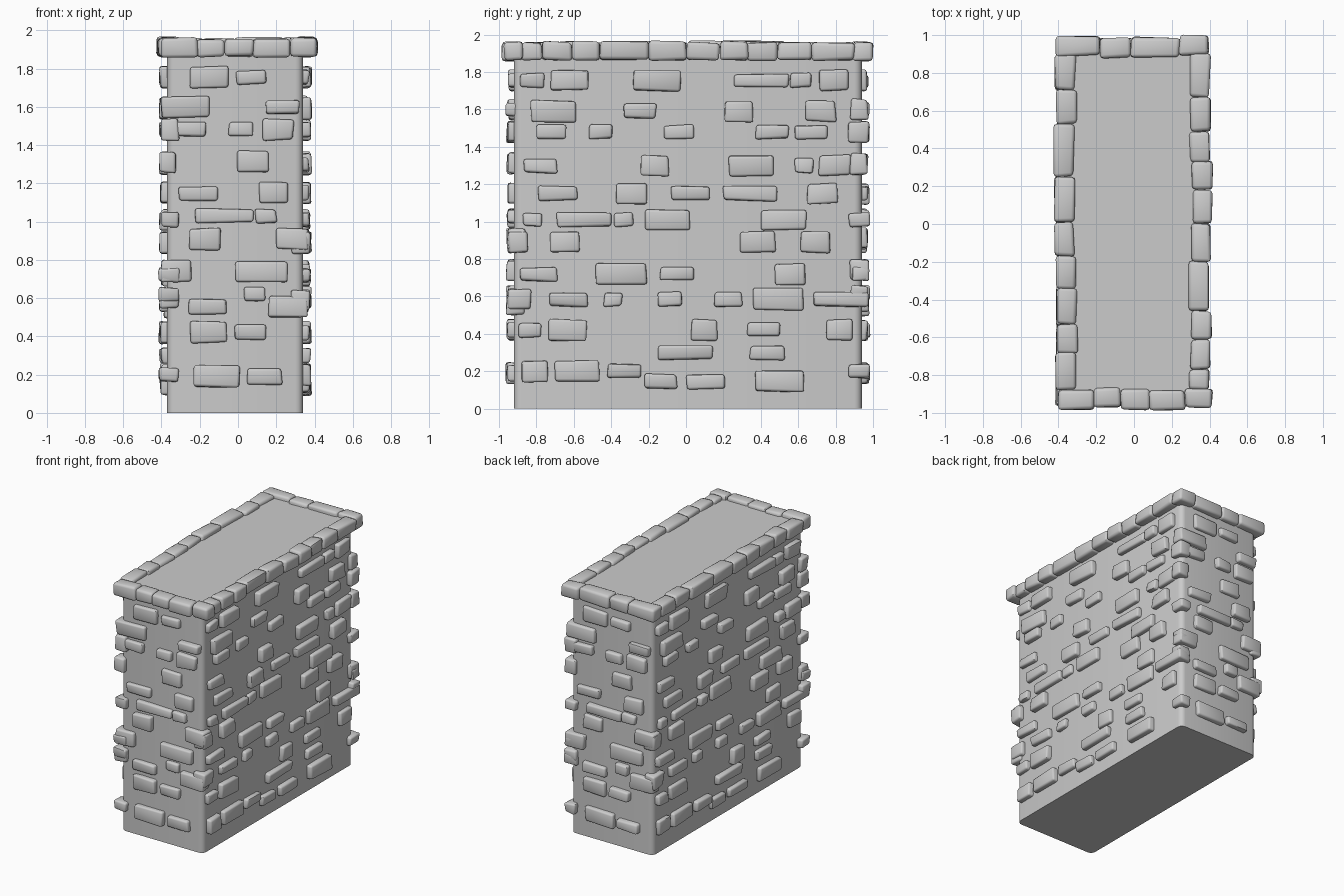
import bpy, bmesh, random
from math import radians
from mathutils import Matrix, Vector

if "Cube" in bpy.data.objects:
    bpy.data.objects.remove(bpy.data.objects["Cube"])

random.seed(7)


def finish(bm, name):
    bmesh.ops.recalc_face_normals(bm, faces=bm.faces)
    me = bpy.data.meshes.new(name)
    bm.to_mesh(me)
    bm.free()
    ob = bpy.data.objects.new(name, me)
    bpy.context.collection.objects.link(ob)
    bpy.ops.object.select_all(action='DESELECT')
    ob.select_set(True)
    bpy.context.view_layer.objects.active = ob
    bpy.ops.object.shade_smooth_by_angle(angle=radians(50))
    return ob


def box(bm, lo, hi, jitter=0.0):
    """Box between two corners, with its corners nudged at random."""
    lo, hi = Vector(lo), Vector(hi)
    m = Matrix.Translation((lo + hi) / 2) @ Matrix.Diagonal((*(hi - lo), 1))
    verts = bmesh.ops.create_cube(bm, size=1, matrix=m)['verts']
    for v in verts:
        v.co += Vector([random.uniform(-jitter, jitter) for _ in range(3)])
    return verts


def stones(name, boxes, angle, bevel):
    """Rounded irregular stones, laid out facing -y and turned by angle."""
    bm = bmesh.new()
    for lo, hi in boxes:
        box(bm, lo, hi, 0.007)
    bmesh.ops.bevel(bm, geom=bm.edges[:], offset=bevel, segments=2, profile=0.5,
                    affect='EDGES', clamp_overlap=True)
    bmesh.ops.rotate(bm, verts=bm.verts, matrix=Matrix.Rotation(radians(angle), 3, 'Z'))
    return finish(bm, name)


# Plastered wall core with rounded vertical corners
bm = bmesh.new()
box(bm, (-0.37, -0.92, 0), (0.34, 0.94, 1.93))
upright = [e for e in bm.edges if abs(e.verts[0].co.z - e.verts[1].co.z) > 1]
bmesh.ops.bevel(bm, geom=upright, offset=0.04, segments=4, profile=0.5, affect='EDGES')
finish(bm, "wall_core")

# Rows of facing stones: height, number of tall stones, then spans (tall ones first)
end_rows = [
    (1.755, 1, (-.25, -.05), (-.01, .15)),
    (1.60, 1, (-.40, -.15), (.15, .32)),
    (1.48, 1, (.13, .29), (-.33, -.17), (-.05, .08)),
    (1.31, 2, (0, .16), (-.41, -.32)),
    (1.15, 1, (.11, .26), (-.31, -.11)),
    (1.03, 0, (-.22, .08), (.09, .20)),
    (.91, 2, (-.25, -.09), (.20, .37)),
    (.74, 2, (-.01, .26), (-.40, -.24)),
    (.62, 0, (.03, .14), (-.41, -.31)),
    (.555, 1, (.16, .36), (-.26, -.06)),
    (.42, 1, (-.25, -.06), (-.02, .15)),
    (.19, 1, (-.23, .01), (.05, .23)),
]
side_rows = [
    (1.755, 3, (-.72, -.52), (-.28, -.03), (.71, .87), (-.89, -.76), (.26, .55), (.56, .67)),
    (1.59, 3, (-.83, -.59), (.21, .36), (.64, .80), (-.33, -.16)),
    (1.48, 1, (.87, .98), (-.80, -.64), (-.52, -.39), (-.12, .04), (.37, .55), (.58, .76)),
    (1.30, 3, (-.24, -.09), (.23, .47), (.71, .88), (-.87, -.69), (.58, .68)),
    (1.15, 2, (-.37, -.21), (.65, .81), (-.79, -.58), (-.08, .13), (.20, .49)),
    (1.01, 2, (-.22, .02), (.40, .64), (-.87, -.77), (-.69, -.40), (-.38, -.28), (.87, .98)),
    (.89, 4, (-.95, -.85), (-.73, -.57), (.29, .48), (.61, .77)),
    (.72, 2, (-.48, -.21), (.48, .64), (-.89, -.69), (-.14, .04), (.89, .98)),
    (.585, 2, (-.95, -.83), (.36, .63), (-.73, -.53), (-.44, -.34), (-.15, -.02), (.15, .30), (.68, .97)),
    (.42, 3, (-.73, -.53), (.03, .17), (.75, .89), (-.89, -.77), (.33, .50)),
    (.30, 0, (-.15, .14), (.34, .53)),
    (.20, 2, (-.70, -.46), (-.88, -.74), (-.42, -.24), (.87, .98)),
    (.145, 1, (.37, .63), (-.22, -.05), (0, .21)),
]


def facing(name, rows, angle, dist, shift=0.0):
    boxes = []
    for z, tall, *spans in rows:
        for i, (a, b) in enumerate(spans):
            h = 0.055 if i < tall else 0.037
            out = dist + random.uniform(0.03, 0.042)
            boxes.append(((a + shift, -out, z - h), (b + shift, -dist + 0.06, z + h)))
    stones(name, boxes, angle, 0.013)


facing("front_stones", end_rows, 0, 0.92)
facing("right_stones", side_rows, 90, 0.34)
facing("back_stones", end_rows, 180, 0.94, 0.03)
facing("left_stones", side_rows, 270, 0.37, -0.02)


# Overhanging rim of cap stones, given by the joints between them
def rim(name, joints, angle, dist):
    boxes = []
    for a, b in zip(joints, joints[1:]):
        d = dist + random.uniform(-0.012, 0.01)
        boxes.append(((a, -d, 1.862), (b, -d + 0.105, 1.96 + random.uniform(-0.006, 0.006))))
    stones(name, boxes, angle, 0.018)


rim("front_rim", [-.405, -.21, -.07, .08, .27, .415], 0, 0.98)
rim("right_rim", [-.88, -.77, -.61, -.46, -.20, 0, .18, .33, .49, .67, .90], 90, 0.405)
rim("back_rim", [-.395, -.24, .02, .18, .41], 180, 0.99)
rim("left_rim", [-.90, -.71, -.53, -.25, -.01, .17, .34, .53, .68, .88], 270, 0.415)
